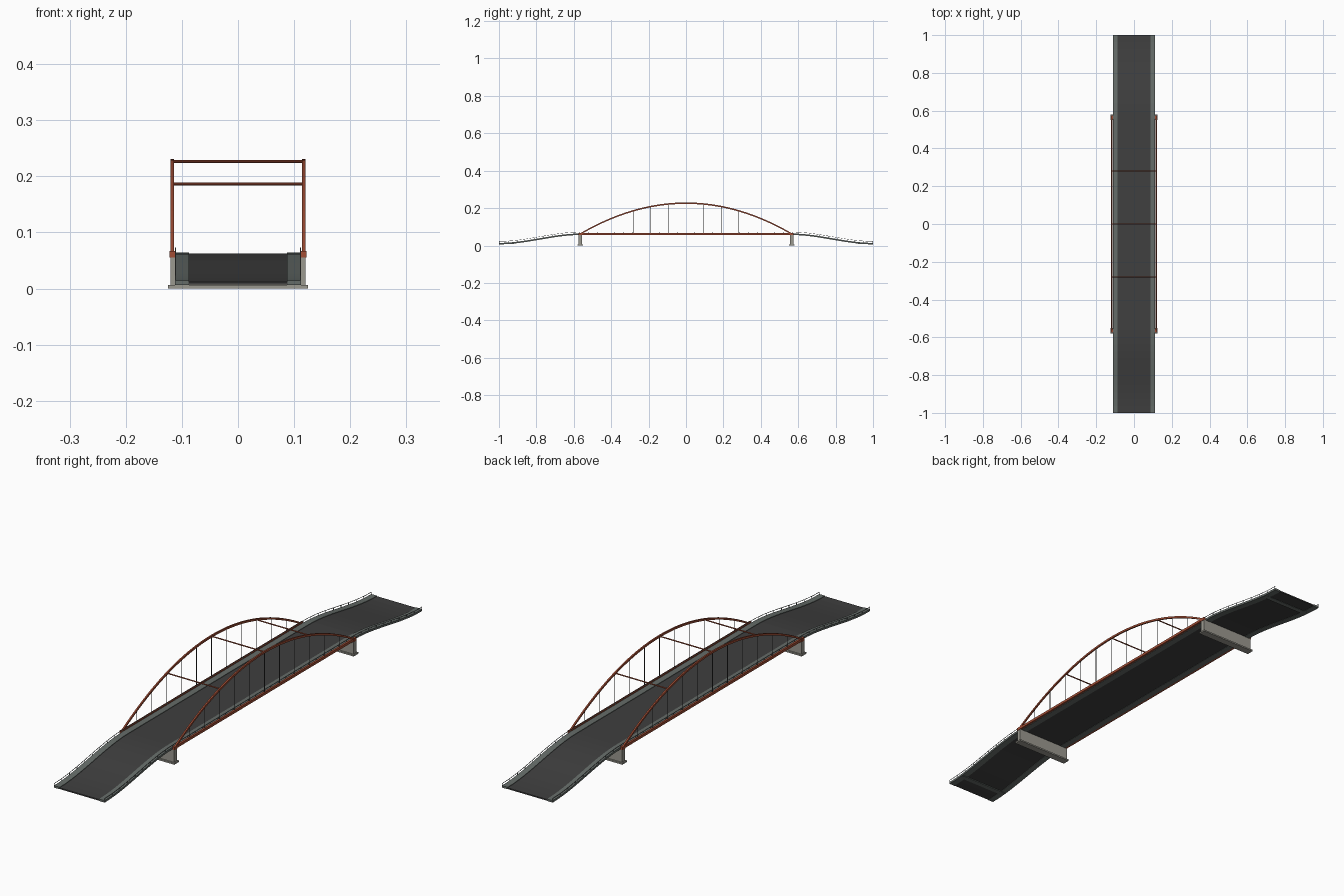
import bpy, bmesh, math
from mathutils import Vector

if "Cube" in bpy.data.objects:
    bpy.data.objects.remove(bpy.data.objects["Cube"])

HALF = 0.565          # half of the arch span
ARCH_X = 0.117        # arch plane
TIE_Z, APEX_Z = 0.062, 0.2265


def mat(name, r, g, b):
    m = bpy.data.materials.new(name)
    m.diffuse_color = (r, g, b, 1)
    m.use_nodes = True
    m.node_tree.nodes["Principled BSDF"].inputs["Base Color"].default_value = m.diffuse_color
    return m


RED = mat("rust_red_steel", 0.36, 0.075, 0.035)
ROAD = mat("dark_asphalt", 0.05, 0.05, 0.05)
WALK = mat("grey_walkway", 0.13, 0.15, 0.14)
STONE = mat("pale_concrete", 0.33, 0.32, 0.28)
RAIL = mat("grey_railing", 0.22, 0.24, 0.235)
CABLE = mat("dark_cable", 0.07, 0.07, 0.07)


def finish(bm, name, material):
    bmesh.ops.recalc_face_normals(bm, faces=bm.faces)
    me = bpy.data.meshes.new(name)
    bm.to_mesh(me)
    bm.free()
    me.materials.append(material)
    ob = bpy.data.objects.new(name, me)
    bpy.context.collection.objects.link(ob)
    return ob


def add_box(bm, x0, x1, y0, y1, z0, z1):
    vs = bmesh.ops.create_cube(bm, size=1)["verts"]
    for v in vs:
        v.co = Vector((x0 + (v.co.x + 0.5) * (x1 - x0),
                       y0 + (v.co.y + 0.5) * (y1 - y0),
                       z0 + (v.co.z + 0.5) * (z1 - z0)))


def box(name, material, *dims):
    bm = bmesh.new()
    add_box(bm, *dims)
    return finish(bm, name, material)


def deck_z(y):
    # flat over the span, easing down to the ground at both ends
    t = min(max((abs(y) - HALF) / (1 - HALF), 0), 1)
    return 0.062 - 0.050 * t * t * (3 - 2 * t)


def arch_z(y):
    return APEX_Z - (APEX_Z - TIE_Z) * (y / HALF) ** 2


def sweep(name, material, x0, x1, low, high, ys, zfun):
    # rectangular section following zfun along y
    bm = bmesh.new()
    prev = None
    for y in ys:
        z = zfun(y)
        ring = [bm.verts.new(p) for p in ((x0, y, z + low), (x1, y, z + low),
                                          (x1, y, z + high), (x0, y, z + high))]
        if prev:
            for i in range(4):
                j = (i + 1) % 4
                bm.faces.new((prev[i], prev[j], ring[j], ring[i]))
        else:
            bm.faces.new(ring)
        prev = ring
    bm.faces.new(prev)
    return finish(bm, name, material)


ramp = [HALF + (1 - HALF) * i / 12 for i in range(13)]
deck_ys = [-y for y in reversed(ramp)] + ramp
arch_ys = [HALF * (i / 24 - 1) for i in range(49)]

# roadway
sweep("roadway", ROAD, -0.088, 0.088, -0.005, 0.0, deck_ys, deck_z)

for s, side in ((-1, "left"), (1, "right")):
    def xs(a, b):
        return (s * a, s * b) if s > 0 else (s * b, s * a)

    # raised walkway and railing
    sweep(side + "_walkway", WALK, *xs(0.087, 0.112), -0.006, 0.002, deck_ys, deck_z)
    sweep(side + "_handrail", RAIL, *xs(0.1105, 0.112), 0.0095, 0.011, deck_ys, deck_z)
    bm = bmesh.new()
    n = 42
    for i in range(n + 1):
        y = -0.998 + 1.996 * i / n
        z = deck_z(y)
        add_box(bm, *xs(0.1105, 0.112), y - 0.0008, y + 0.0008, z, z + 0.010)
    finish(bm, side + "_railing_posts", RAIL)

    # arch rib, tie beam and end joints
    sweep(side + "_arch", RED, *xs(ARCH_X - 0.003, ARCH_X + 0.003), -0.004, 0.004,
          arch_ys, arch_z)
    box(side + "_tie_beam", RED, *xs(ARCH_X - 0.004, ARCH_X + 0.004),
        -HALF, HALF, 0.057, 0.067)
    for e, end in ((-1, "front"), (1, "back")):
        y = e * HALF
        box(f"{side}_{end}_joint", RED, *xs(ARCH_X - 0.005, ARCH_X + 0.005),
            y - 0.009, y + 0.009, 0.055, 0.067)

    # hangers
    bm = bmesh.new()
    for i in range(1, 12):
        y = -HALF + 2 * HALF * i / 12
        add_box(bm, *xs(ARCH_X - 0.0008, ARCH_X + 0.0008), y - 0.0008, y + 0.0008,
                0.062, arch_z(y))
    finish(bm, side + "_hangers", CABLE)

# cross braces between the arches
for k, y in enumerate((-0.28, 0.0, 0.28)):
    bpy.ops.mesh.primitive_cylinder_add(vertices=8, radius=0.0025, depth=2 * ARCH_X,
                                        location=(0, y, arch_z(y)),
                                        rotation=(0, math.pi / 2, 0))
    ob = bpy.context.object
    ob.name = f"cross_brace_{k + 1}"
    ob.data.materials.append(RED)
    bpy.ops.object.shade_smooth_by_angle()

# piers, footings and ramp end beams
for e, end in ((-1, "front"), (1, "back")):
    y = e * HALF
    box(end + "_pier", STONE, -0.12, 0.12, y - 0.009, y + 0.009, 0.004, 0.0565)
    box(end + "_footing", STONE, -0.125, 0.125, y - 0.015, y + 0.015, 0, 0.006)
    yb = e * 0.93
    box(end + "_end_beam", WALK, -0.11, 0.11, yb - 0.01, yb + 0.01,
        deck_z(yb) - 0.007, deck_z(yb) - 0.003)
